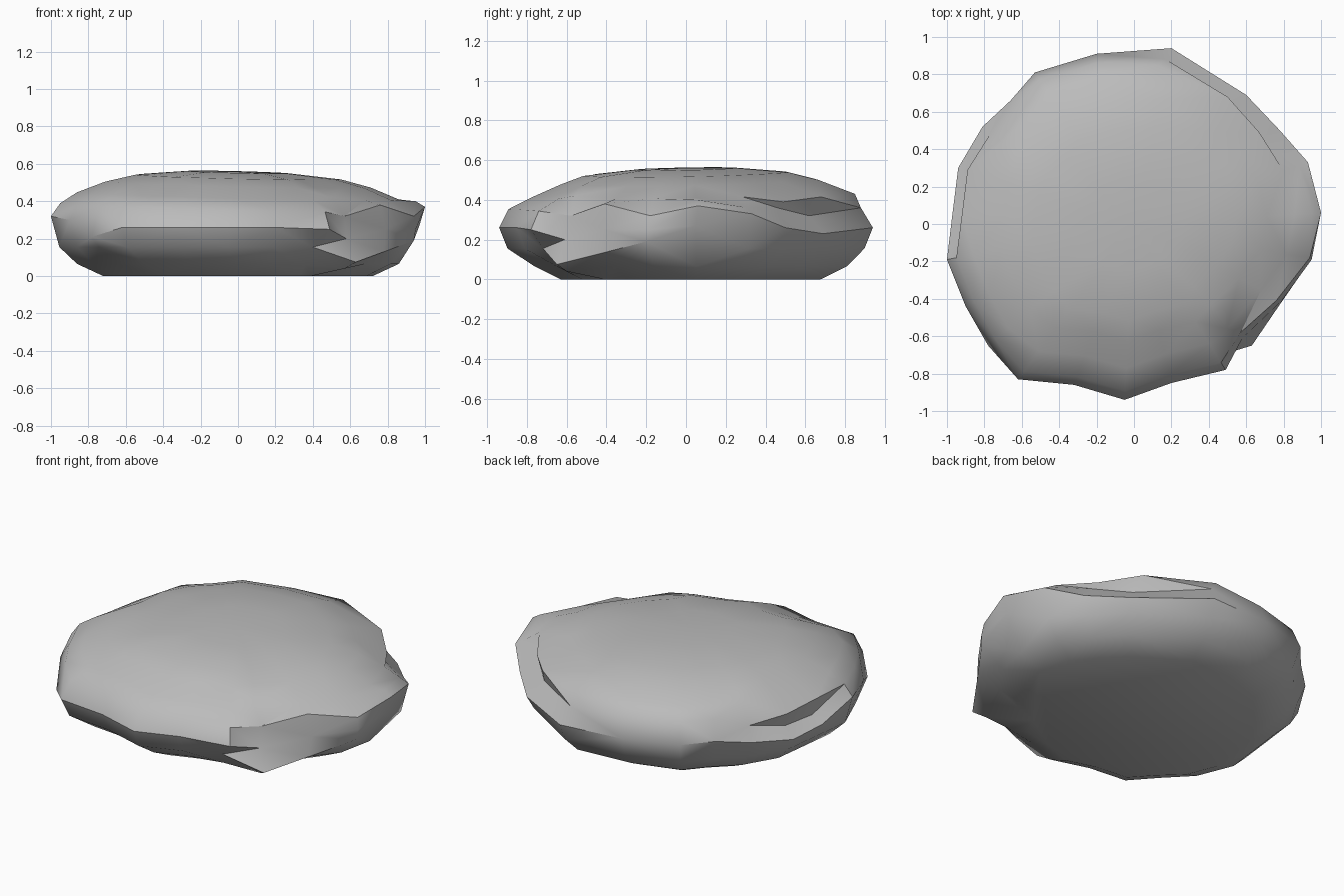
import bpy, bmesh, math

cube = bpy.data.objects.get("Cube")
if cube:
    bpy.data.objects.remove(cube)

# Widest outline of the stone, counter-clockwise, with the height of its rim
RIM = [(1, .06, .37), (.93, .33, .33), (.78, .5, .26), (.6, .69, .23), (.2, .94, .26),
       (-.2, .91, .27), (-.53, .81, .28), (-.66, .66, .28), (-.81, .52, .26),
       (-.94, .3, .23), (-.97, .06, .24), (-1, -.19, .32), (-.9, -.44, .3),
       (-.78, -.65, .21), (-.62, -.83, .26), (-.32, -.86, .26), (-.05, -.94, .26),
       (.2, -.85, .26), (.49, -.78, .25), (.58, -.61, .2), (.79, -.41, .25), (.95, -.19, .25)]

# Cross-section: scale of the outline and height, below and above the rim
LOWER = [(.72, 0), (.86, .065), (.955, .155)]
UPPER = [(.95, .37), (.86, .43), (.71, .49), (.55, .53), (.27, .556)]

# Points moved by chips knocked out of the stone: (ring, column) -> position
FRONT_RIGHT_CHIP = {
    (1, 18): (.36, -.65, .065), (2, 18): (.4, -.72, .155),
    (1, 19): (.57, -.6, .04), (2, 19): (.63, -.65, .075), (4, 19): (.57, -.58, .32),
    (5, 19): (.5, -.56, .42), (2, 20): (.78, -.43, .13), (4, 20): (.76, -.41, .38),
    (2, 21): (.94, -.2, .19), (4, 21): (.94, -.18, .32), (2, 0): (.97, .05, .27)}
BACK_RIGHT_CHIP = {
    (4, 2): (.67, .46, .36), (5, 2): (.67, .49, .39), (4, 3): (.53, .62, .32),
    (5, 3): (.5, .68, .415), (4, 4): (.17, .88, .36), (5, 4): (.12, .85, .43)}
LEFT_CHIP = {
    (4, 8): (-.77, .48, .34), (4, 9): (-.86, .26, .28), (5, 9): (-.89, .29, .37),
    (4, 10): (-.9, .06, .28), (5, 10): (-.92, .05, .38)}
CHIPS = FRONT_RIGHT_CHIP | BACK_RIGHT_CHIP | LEFT_CHIP


def ring_point(ring, column):
    if (ring, column) in CHIPS:
        return CHIPS[ring, column]
    x, y, rim_z = RIM[column]
    if ring == 3:
        return x, y, rim_z
    if ring < 3:
        s, z = LOWER[ring]
        z = min(z, rim_z * (.3 + .25 * ring))
        if y < -.5:
            s -= .05 * (ring < 2)
    else:
        s, z = UPPER[ring - 4]
        z = max(z + s * (.02 * y - .025 * x), rim_z + .03)
        if y < -.7:
            s -= .04 * (ring in (5, 6))
    return x * s, y * s, z


# Stone body: stacked rings closed by a flat base and a shallow crown
bm = bmesh.new()
n = len(RIM)
rings = [[bm.verts.new(ring_point(k, i)) for i in range(n)] for k in range(9)]
for low, high in zip(rings, rings[1:]):
    for i in range(n):
        j = (i + 1) % n
        bm.faces.new((low[i], low[j], high[j], high[i]))
bm.faces.new(rings[0][::-1])
crown = bm.verts.new((-.05, 0, .56))
for i in range(n):
    bm.faces.new((rings[-1][i], rings[-1][(i + 1) % n], crown))
sides = [f for f in bm.faces if len(f.verts) == 4]
bmesh.ops.triangulate(bm, faces=sides, quad_method='SHORT_EDGE')
bmesh.ops.recalc_face_normals(bm, faces=bm.faces)

mesh = bpy.data.meshes.new("stone")
bm.to_mesh(mesh)
bm.free()
stone = bpy.data.objects.new("stone", mesh)
bpy.context.collection.objects.link(stone)

# Plain grey
grey = bpy.data.materials.new("stone grey")
grey.use_nodes = True
colour = (.5, .5, .5, 1)
grey.diffuse_color = colour
grey.node_tree.nodes["Principled BSDF"].inputs["Base Color"].default_value = colour
mesh.materials.append(grey)

# Soft shading with sharp chipped edges
bpy.ops.object.select_all(action='DESELECT')
stone.select_set(True)
bpy.context.view_layer.objects.active = stone
bpy.ops.object.shade_smooth_by_angle(angle=math.radians(40))
